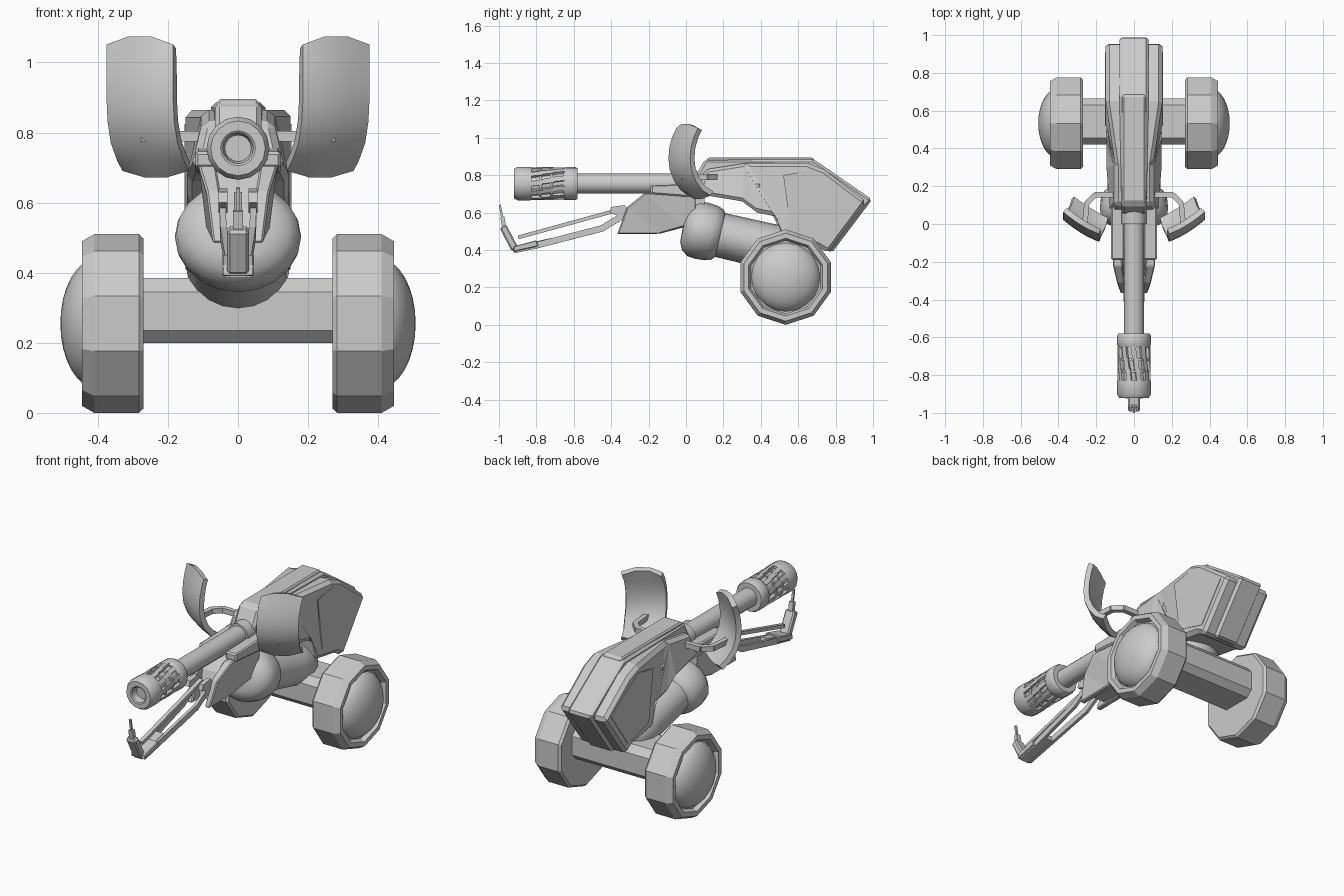
import bpy, bmesh, math
from mathutils import Vector, Matrix

if "Cube" in bpy.data.objects:
    bpy.data.objects.remove(bpy.data.objects["Cube"])


def finish(name, bm, bevel=0, smooth=0):
    bmesh.ops.remove_doubles(bm, verts=bm.verts, dist=1e-5)
    bmesh.ops.recalc_face_normals(bm, faces=bm.faces)
    me = bpy.data.meshes.new(name)
    bm.to_mesh(me)
    bm.free()
    ob = bpy.data.objects.new(name, me)
    bpy.context.collection.objects.link(ob)
    if bevel:
        m = ob.modifiers.new("bevel", 'BEVEL')
        m.width, m.segments, m.limit_method = bevel, 1, 'ANGLE'
    if smooth:
        bpy.ops.object.select_all(action='DESELECT')
        bpy.context.view_layer.objects.active = ob
        ob.select_set(True)
        bpy.ops.object.shade_smooth_by_angle(angle=math.radians(smooth))
    return ob


def prism(name, pts, x0, x1, bevel=0, taper=None):
    """Side profile (y, z) extruded along x."""
    bm = bmesh.new()
    rings = []
    for x in (x0, x1):
        rings.append([bm.verts.new((x * (taper(y, z) if taper else 1), y, z)) for y, z in pts])
        bm.faces.new(rings[-1])
    n = len(pts)
    for i in range(n):
        j = (i + 1) % n
        bm.faces.new((rings[0][i], rings[0][j], rings[1][j], rings[1][i]))
    bmesh.ops.triangulate(bm, faces=[f for f in bm.faces if len(f.verts) > 4])
    return finish(name, bm, bevel)


def lathe(name, prof, n, loc=(0, 0, 0), rot=(0, 0, 0), smooth=35):
    """Profile (radius, t) spun around the local y axis."""
    bm = bmesh.new()
    rings = []
    for r, t in prof:
        ring = []
        for i in range(n):
            a = math.pi / 2 + 2 * math.pi * i / n
            ring.append(bm.verts.new((r * math.cos(a), t, r * math.sin(a))))
        rings.append(ring)
    for a, b in zip(rings, rings[1:]):
        for i in range(n):
            j = (i + 1) % n
            bm.faces.new((a[i], a[j], b[j], b[i]))
    bmesh.ops.remove_doubles(bm, verts=bm.verts, dist=1e-5)
    ob = finish(name, bm, 0, smooth)
    ob.location, ob.rotation_euler = loc, rot
    return ob


def bar(name, path, w, h, bevel=0):
    """Rectangular bars along a path; w is across, h is the other thickness."""
    bm = bmesh.new()
    for p, q in zip(path, path[1:]):
        p, q = Vector(p), Vector(q)
        d = q - p
        m = Matrix.Translation((p + q) / 2) @ d.to_track_quat('Y', 'Z').to_matrix().to_4x4()
        m = m @ Matrix.Diagonal((w, d.length + 0.004, h, 1))
        bmesh.ops.create_cube(bm, size=1, matrix=m)
    return finish(name, bm, bevel)


# Wheels with domed hubs
for s, side in ((1, "right"), (-1, "left")):
    loc, rot = (0, 0.533, 0.255), (0, 0, -s * math.pi / 2)
    lathe(side + "_wheel", [(0, .27), (.243, .27), (.255, .283), (.255, .41), (.235, .445),
                            (.208, .445), (.196, .42), (0, .42)], 10, loc, rot, 25)
    lathe(side + "_hub", [(.187 * math.cos(a * math.pi / 16), .40 + .107 * math.sin(a * math.pi / 16))
                          for a in range(9)], 20, loc, rot, 50)

# Axle beam
prism("axle", [(.42, .235), (.455, .2), (.63, .2), (.665, .235), (.665, .345), (.63, .385),
               (.455, .385), (.42, .345)], -.3, .3)

# Tilted drive housing with rounded front head and rear joint
housing = lathe("drive_housing", [(0, -.005), (.085, 0), (.125, .02), (.15, .055), (.154, .10), (.15, .15),
                                  (.138, .185), (.12, .2), (.122, .45), (.125, .53), (.10, .60), (.05, .64),
                                  (0, .65)], 20, (0, -.012, .525), (math.radians(-13), 0, 0), 45)
housing.scale = (1.17, 1, 1)


# Wide body shell, narrowing towards the front at the top
def shell_taper(y, z):
    if y > .6:
        return 1
    return .68 if z > .8 else .88 if y < .3 else 1


prism("body_shell", [(.06, .70), (.10, .83), (.32, .865), (.65, .865), (.74, .83), (.965, .66), (.76, .385),
                     (.70, .42), (.52, .45), (.50, .575), (.38, .60), (.30, .66)],
      -.15, .15, .022, shell_taper)
for s, side in ((1, "right"), (-1, "left")):
    # Raised side panel on the rear slope
    prism(side + "_side_panel", [(.52, .80), (.66, .825), (.91, .665), (.75, .445), (.56, .50)],
          s * .148, s * .153)
    # Side rail beside the gun
    prism(side + "_side_rail", [(-.19, .70), (-.19, .745), (.08, .755), (.40, .76), (.40, .70), (.0, .685)],
          s * .05, s * .122, .008)
    # Front wedge plates
    prism(side + "_front_plate", [(-.368, .485), (-.315, .63), (-.22, .705), (.05, .705), (.05, .54),
                                  (-.01, .525), (-.14, .487)], s * .05, s * .09, .006,
          lambda y, z: .8 if z < .5 else 1.0 if z < .65 else 1.25)
    # Fork lugs at the wedge nose
    prism(side + "_lug", [(-.41, .60), (-.40, .63), (-.33, .64), (-.29, .60), (-.33, .57)], s * .03, s * .055)

# Recessed core of the wedge
prism("wedge_core", [(-.30, .50), (-.25, .64), (-.17, .72), (.1, .72), (.1, .55), (-.13, .49)], -.06, .06)

# Centre spine running over the top and down the rear
prism("centre_spine", [(.07, .72), (.05, .79), (.10, .885), (.68, .885), (.72, .86), (.995, .67),
                       (.78, .385), (.66, .45), (.3, .7)], -.078, .078, .014,
      lambda y, z: .85 if y < .4 else 1)
prism("top_strip", [(.10, .87), (.12, .895), (.68, .895), (.69, .87)], -.06, .06, .008)

# Gun barrel and breech
lathe("barrel", [(0, .2), (.054, .2), (.054, -.6), (0, -.6)], 12, (0, 0, .755))
lathe("barrel_collar", [(.05, .1), (.066, .1), (.066, -.0), (.05, -.0)], 12, (0, 0, .755))

# Muzzle: core, rear ring, hollow nose, staggered ribs
lathe("muzzle_core", [(0, -.6), (.074, -.6), (.074, -.88), (0, -.88)], 16, (0, 0, .755))
lathe("muzzle_rear_ring", [(.05, -.58), (.082, -.58), (.089, -.592), (.089, -.64), (.082, -.655),
                           (.06, -.655)], 16, (0, 0, .755))
lathe("muzzle_nose", [(.07, -.825), (.088, -.825), (.09, -.84), (.09, -.90), (.078, -.92), (.05, -.92),
                      (.044, -.915), (.036, -.87), (0, -.87)], 16, (0, 0, .755))
bm = bmesh.new()
for i in range(10):
    for k in range(3):
        a = 2 * math.pi * (i + .22 * k) / 10
        m = (Matrix.Translation((0, -.68 - .06 * k, .755)) @ Matrix.Rotation(a, 4, 'Y')
             @ Matrix.Translation((0, 0, .078)) @ Matrix.Rotation(.12, 4, 'Z')
             @ Matrix.Diagonal((.026, .066, .018, 1)))
        bmesh.ops.create_cube(bm, size=1, matrix=m)
finish("muzzle_ribs", bm)
for k, y in enumerate((-.712, -.772)):
    lathe("muzzle_hoop_%d" % k, [(.07, y), (.083, y), (.083, y - .014), (.07, y - .014)], 16, (0, 0, .755))

# Curved shields and their arms: rows are (z, y shift, inward x shift)
rows = [(.69, .11, .045), (.72, .065, .03), (.77, .03, .012), (.83, .006, .003), (.89, 0, 0),
        (.95, .005, 0), (1.01, .022, 0), (1.052, .042, 0)]
cols = [-1, -.75, -.35, 0, .35, .75, 1]
for s, side in ((1, "right"), (-1, "left")):
    bm = bmesh.new()
    grid = []
    for i, (z, dy, dx) in enumerate(rows):
        line = []
        for c in cols:
            edge = (.022 - .035 * max(0, abs(c + .0) - .35)) * (1 if i == 7 else -.8 if i == 0 else 0)
            line.append(bm.verts.new((s * (.28 + .095 * c - dx), -.036 + .058 * c + dy - .012 * (1 - c * c),
                                      z + edge)))
        grid.append(line)
    for a, b in zip(grid, grid[1:]):
        for j in range(len(cols) - 1):
            bm.faces.new((a[j], a[j + 1], b[j + 1], b[j]))
    bmesh.ops.recalc_face_normals(bm, faces=bm.faces)
    if sum(f.normal.y for f in bm.faces) > 0:
        bmesh.ops.reverse_faces(bm, faces=bm.faces)
    geo = bmesh.ops.solidify(bm, geom=bm.faces[:], thickness=.03)
    finish(side + "_shield", bm, 0, 35)
    bar(side + "_shield_arm", [(s * .06, .155, .79), (s * .205, .155, .79), (s * .25, .11, .79),
                               (s * .262, -.02, .79)], .028, .03)

# Front sensor arm: struts, foot block, upright and prong
bar("upper_strut", [(0, -.34, .62), (0, -.895, .468)], .024, .02)
for s, side in ((1, "right"), (-1, "left")):
    bar(side + "_lower_strut", [(s * .045, -.31, .60), (s * .042, -.45, .515), (s * .028, -.80, .425),
                                (s * .028, -.91, .402)], .018, .034)
bar("strut_bridge", [(0, -.72, .447), (0, -.92, .402)], .05, .034)
prism("foot_block", [(-.925, .39), (-.92, .42), (-.80, .452), (-.79, .42)], -.046, .046, .004)
bar("upright", [(0, -.915, .405), (0, -.978, .525)], .062, .04, .008)
bar("prong_base", [(0, -.97, .51), (0, -.982, .575)], .028, .022)
bar("prong_tip", [(0, -.982, .57), (0, -.995, .64)], .012, .011)
